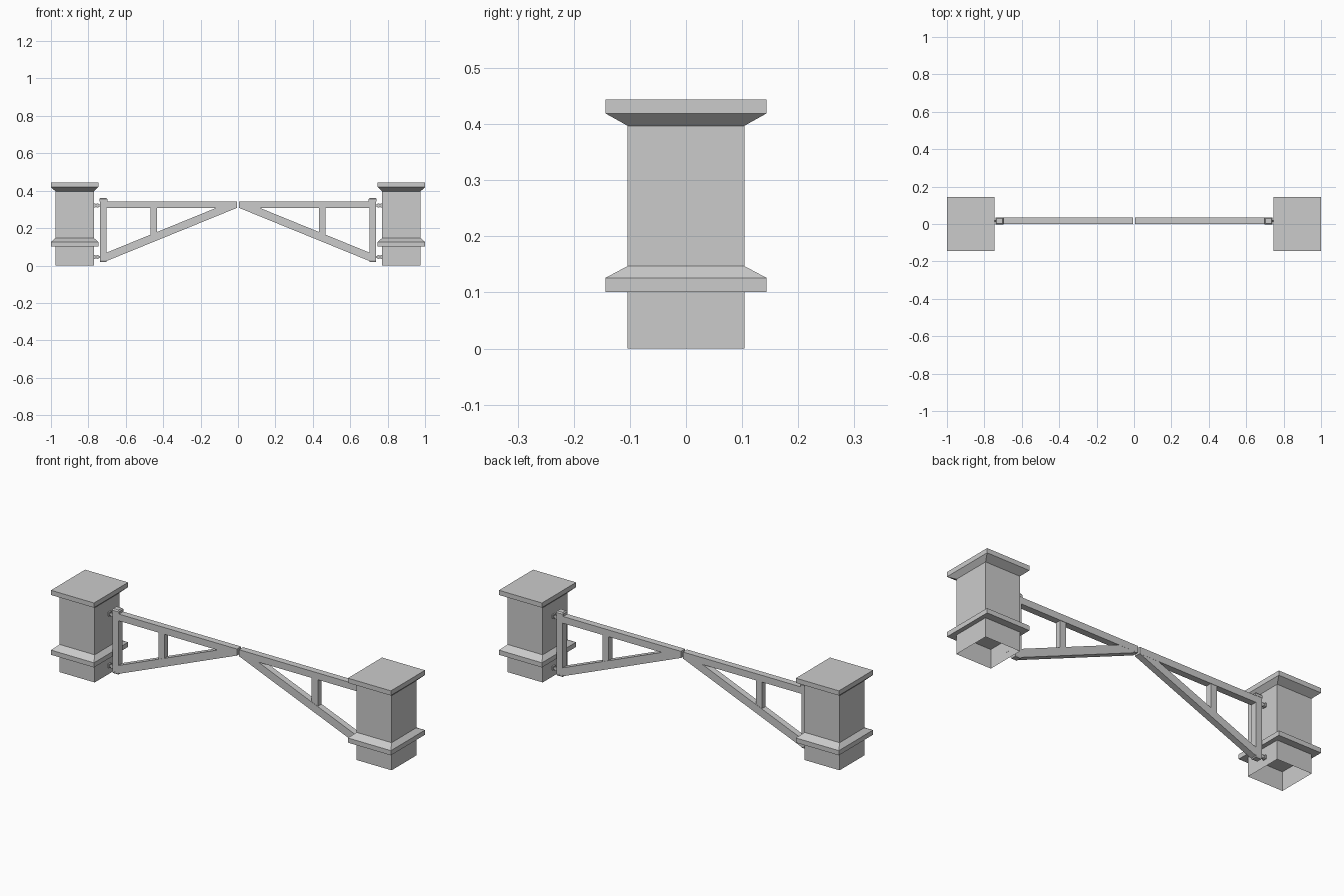
import bpy
import bmesh

cube = bpy.data.objects.get("Cube")
if cube:
    bpy.data.objects.remove(cube, do_unlink=True)

stone = bpy.data.materials.new("plain grey")
stone.use_nodes = True
GREY = (0.6, 0.6, 0.6, 1)
stone.diffuse_color = GREY
stone.node_tree.nodes["Principled BSDF"].inputs["Base Color"].default_value = GREY

PILLAR_X = 0.8735
GATE_Y = 0.0165
POST_X = 0.72


def finish(name, bm, side):
    """Place a mesh on the left (+1) or right (-1) side."""
    for v in bm.verts:
        v.co.x *= side
    bmesh.ops.recalc_face_normals(bm, faces=bm.faces)
    mesh = bpy.data.meshes.new(name)
    bm.to_mesh(mesh)
    bm.free()
    mesh.materials.append(stone)
    obj = bpy.data.objects.new(("left_" if side > 0 else "right_") + name, mesh)
    bpy.context.collection.objects.link(obj)


def stack(name, side, cx, cy, rings, open_bottom=False):
    """Loft rectangular rings given as (half x, half y, z)."""
    bm = bmesh.new()
    loops = []
    for hx, hy, z in rings:
        loops.append([bm.verts.new((cx + i * hx, cy + j * hy, z))
                      for i, j in ((-1, -1), (1, -1), (1, 1), (-1, 1))])
    for low, high in zip(loops, loops[1:]):
        for k in range(4):
            n = (k + 1) % 4
            bm.faces.new((low[k], low[n], high[n], high[k]))
    bm.faces.new(loops[-1])
    if not open_bottom:
        bm.faces.new(loops[0][::-1])
    finish(name, bm, side)


def slab(name, side, outline, half_y):
    """Extrude an x-z outline through the gate's thickness."""
    bm = bmesh.new()
    face = bm.faces.new([bm.verts.new((x, GATE_Y - half_y, z)) for x, z in outline])
    new = bmesh.ops.extrude_face_region(bm, geom=[face])["geom"]
    for v in new:
        if isinstance(v, bmesh.types.BMVert):
            v.co.y += 2 * half_y
    finish(name, bm, side)


def box(name, side, x0, x1, z0, z1, half_y):
    slab(name, side, [(x0, z0), (x1, z0), (x1, z1), (x0, z1)], half_y)


for side in (1, -1):
    # Pillar: hollow foot, collar and flared cap
    sx, sy, wx, wy = 0.103, 0.104, 0.1265, 0.1435
    stack("pillar_shaft", side, PILLAR_X, 0,
          [(sx, sy, 0), (sx, sy, 0.4)], open_bottom=True)
    stack("pillar_collar", side, PILLAR_X, 0,
          [(wx, wy, 0.101), (wx, wy, 0.126), (sx, sy, 0.147)])
    stack("pillar_cap", side, PILLAR_X, 0,
          [(sx, sy, 0.397), (wx, wy, 0.419), (wx, wy, 0.444)])

    # Gate post with bevelled end caps
    stack("gate_post", side, POST_X, GATE_Y, [(0.018, 0.0175, 0.026), (0.018, 0.0175, 0.345)])
    stack("post_top_cap", side, POST_X, GATE_Y,
          [(0.021, 0.019, 0.343), (0.021, 0.019, 0.355), (0.016, 0.014, 0.362)])
    stack("post_bottom_cap", side, POST_X, GATE_Y,
          [(0.016, 0.014, 0.019), (0.019, 0.018, 0.026), (0.019, 0.018, 0.03)])

    # Gate frame
    box("top_rail", side, 0.006, 0.703, 0.307, 0.343, 0.0175)
    slab("diagonal_brace", side,
         [(0.006, 0.308), (0.703, 0.024), (0.703, 0.069), (0.117, 0.308)], 0.017)
    box("upright_strut", side, 0.433, 0.469, 0.15, 0.309, 0.0155)

    # Hinges: wall plate, arm and vertical pin
    for label, z in (("upper", 0.321), ("lower", 0.046)):
        box(label + "_hinge_plate", side, 0.763, 0.772, z - 0.01, z + 0.01, 0.01)
        box(label + "_hinge_arm", side, 0.735, 0.768, z - 0.005, z + 0.005, 0.006)
        stack(label + "_hinge_pin", side, 0.752, GATE_Y,
              [(0.005, 0.006, z - 0.01), (0.005, 0.006, z + 0.01)])
